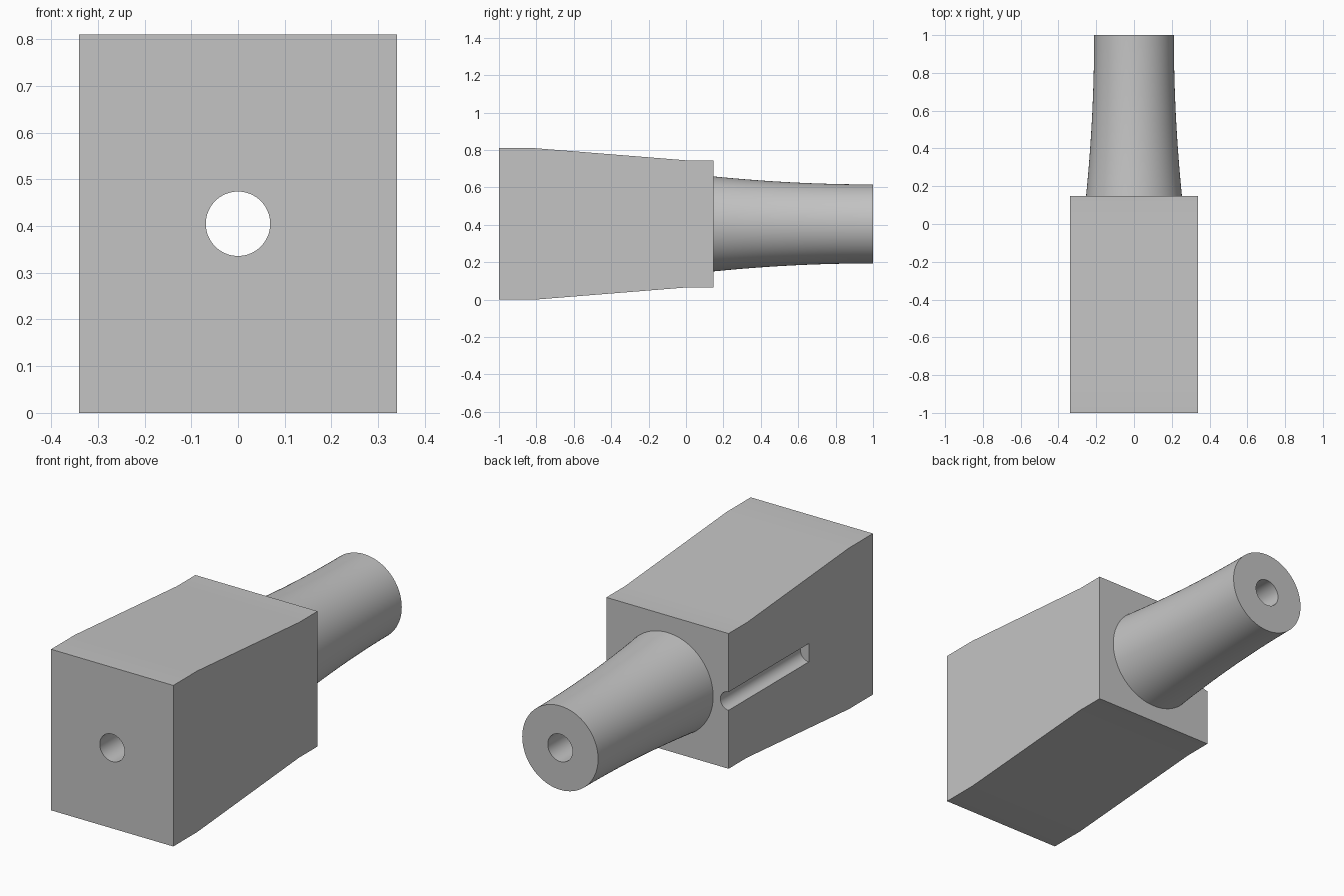
import bpy, bmesh, math
from mathutils import Matrix, Vector

cube = bpy.data.objects.get("Cube")
if cube:
    bpy.data.objects.remove(cube)

MID = 0.405      # height of the long axis
HALF = 0.34      # half width of the block
STEP = 0.147     # where the block meets the neck

grey = bpy.data.materials.new("plain grey")
grey.use_nodes = True
colour = (0.55, 0.55, 0.55, 1)
grey.diffuse_color = colour
grey.node_tree.nodes["Principled BSDF"].inputs["Base Color"].default_value = colour


def make_object(name, bm):
    bmesh.ops.recalc_face_normals(bm, faces=bm.faces)
    mesh = bpy.data.meshes.new(name)
    bm.to_mesh(mesh)
    bm.free()
    mesh.materials.append(grey)
    obj = bpy.data.objects.new(name, mesh)
    bpy.context.collection.objects.link(obj)
    return obj


def lathe(name, profile, x=0, sides=96):
    """Solid of rings (y, radius) around an axis along y."""
    bm = bmesh.new()
    rings = []
    for y, r in profile:
        angles = [math.tau * i / sides for i in range(sides)]
        rings.append([bm.verts.new((x + r * math.cos(a), y, MID + r * math.sin(a)))
                      for a in angles])
    for a, b in zip(rings, rings[1:]):
        for i in range(sides):
            j = (i + 1) % sides
            bm.faces.new((a[i], a[j], b[j], b[i]))
    bm.faces.new(rings[0])
    bm.faces.new(rings[-1])
    return make_object(name, bm)


def combine(target, tool, operation):
    mod = target.modifiers.new(operation.lower(), 'BOOLEAN')
    mod.operation = operation
    mod.solver = 'EXACT'
    mod.object = tool
    bpy.context.view_layer.objects.active = target
    bpy.ops.object.modifier_apply(modifier=mod.name)
    bpy.data.objects.remove(tool)


# Block: tapered side profile extruded across the width
upper = [(-1, MID), (-0.81, MID), (0, HALF), (STEP, HALF)]
outline = [(y, MID + h) for y, h in upper] + [(y, MID - h) for y, h in reversed(upper)]
bm = bmesh.new()
side = bm.faces.new([bm.verts.new((-HALF, y, z)) for y, z in outline])
extruded = bmesh.ops.extrude_face_region(bm, geom=[side])["geom"]
bmesh.ops.translate(bm, vec=(2 * HALF, 0, 0),
                    verts=[v for v in extruded if isinstance(v, bmesh.types.BMVert)])
block = make_object("tapered_block_with_neck", bm)

# Neck: flared round shaft, rooted inside the block
flare = [(0.05, 0.254)]
for i in range(17):
    t = i / 16
    flare.append((STEP + (1 - STEP) * t, 0.211 + 0.043 * (1 - t) ** 2))
combine(block, lathe("neck", flare), 'UNION')

# Bore through the full length
combine(block, lathe("bore_cutter", [(-1.1, 0.069), (1.1, 0.069)], sides=64), 'DIFFERENCE')

# Half-round groove in one side, open at the rear of the block
combine(block, lathe("groove_cutter", [(-0.49, 0.046), (0.3, 0.046)], x=-HALF, sides=48),
        'DIFFERENCE')

# Smooth curved surfaces, keep edges crisp
bpy.ops.object.select_all(action='DESELECT')
block.select_set(True)
bpy.context.view_layer.objects.active = block
bpy.ops.object.shade_smooth_by_angle(angle=math.radians(30))
